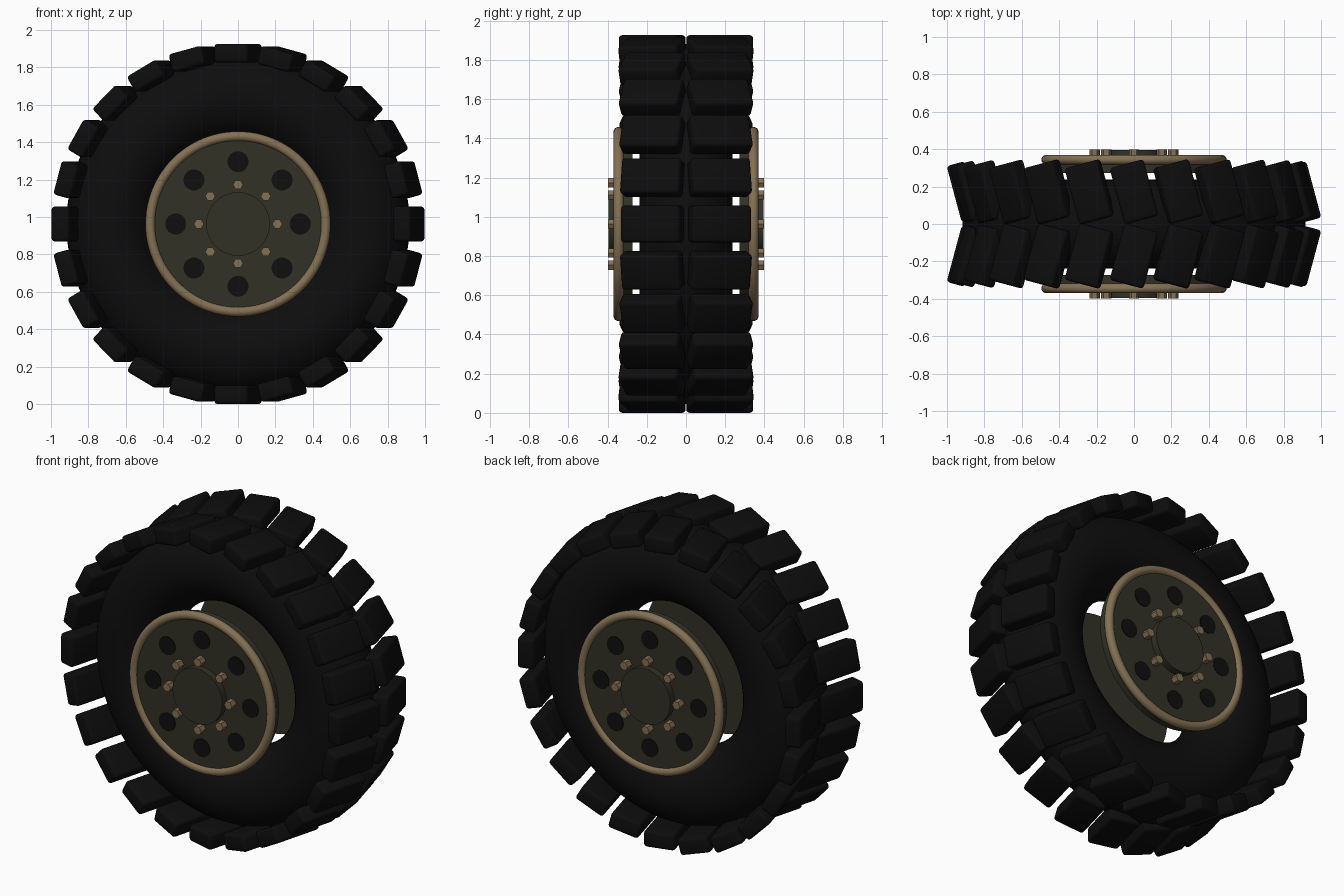
import bpy, bmesh, math
from mathutils import Matrix, Vector

if "Cube" in bpy.data.objects:
    bpy.data.objects.remove(bpy.data.objects["Cube"])

CZ = 0.963  # axle height


def material(name, rgb):
    m = bpy.data.materials.new(name)
    m.diffuse_color = (*rgb, 1)
    m.use_nodes = True
    m.node_tree.nodes["Principled BSDF"].inputs["Base Color"].default_value = m.diffuse_color
    return m


BLACK = material("rubber black", (0.0040, 0.0040, 0.0040))
HOLE = material("hole black", (0.0045, 0.0045, 0.0045))
OLIVE = material("dark olive", (0.031, 0.031, 0.019))
TAN = material("dull tan", (0.23, 0.165, 0.088))


def finish(bm, name, mat):
    bmesh.ops.recalc_face_normals(bm, faces=bm.faces[:])
    me = bpy.data.meshes.new(name)
    bm.to_mesh(me)
    bm.free()
    me.materials.append(mat)
    ob = bpy.data.objects.new(name, me)
    bpy.context.collection.objects.link(ob)
    bpy.ops.object.select_all(action='DESELECT')
    ob.select_set(True)
    bpy.context.view_layer.objects.active = ob
    bpy.ops.object.shade_smooth_by_angle(angle=math.radians(40))
    return ob


def ring(name, mat, major, minor, y, segs, sides):
    # torus around the y axis
    bpy.ops.mesh.primitive_torus_add(
        major_radius=major, minor_radius=minor, major_segments=segs,
        minor_segments=sides, location=(0, y, CZ), rotation=(math.pi / 2, 0, 0))
    ob = bpy.context.object
    ob.name = name
    ob.data.materials.append(mat)
    bpy.ops.object.shade_smooth_by_angle(angle=math.radians(60))


def add_disc(bm, x, z, radius, y0, y1, sides):
    # cylinder along y between y0 and y1
    spin = Matrix.Rotation(math.pi / 2, 4, 'X') @ Matrix.Rotation(math.pi / 2, 4, 'Z')
    bmesh.ops.create_cone(
        bm, cap_ends=True, segments=sides, radius1=radius, radius2=radius,
        depth=abs(y1 - y0),
        matrix=Matrix.Translation((x, (y0 + y1) / 2, CZ + z)) @ spin)


def discs(name, mat, s, spots, radius, y0, y1, sides):
    bm = bmesh.new()
    for x, z in spots:
        add_disc(bm, x, z, radius, s * y0, s * y1, sides)
    return finish(bm, name, mat)


def circle_spots(radius, n=8):
    return [(radius * math.sin(i * math.tau / n), radius * math.cos(i * math.tau / n))
            for i in range(n)]


# tyre body
ring("tyre_body", BLACK, 0.68, 0.237, 0, 96, 32)

for s, side in ((-1, "front"), (1, "back")):
    # tread lugs, each slanted to make a chevron with the other row
    bm = bmesh.new()
    tilt = Matrix.Rotation(s * math.radians(15), 4, 'Z')
    for i in range(24):
        a = i * math.tau / 24
        pos = Vector((0.913 * math.sin(a), s * 0.172, CZ + 0.913 * math.cos(a)))
        bmesh.ops.create_cube(
            bm, size=1, matrix=Matrix.Translation(pos) @ tilt
            @ Matrix.Rotation(a, 4, 'Y') @ Matrix.Diagonal((0.187, 0.312, 0.1, 1)))
    bmesh.ops.bevel(bm, geom=bm.edges[:], offset=0.018, segments=3,
                    profile=0.5, affect='EDGES')
    finish(bm, side + "_tread_lugs", BLACK)

    # wheel disc, rim ring, hub cap, bolts and vent holes
    discs(side + "_wheel_disc", OLIVE, s, [(0, 0)], 0.472, 0.272, 0.354, 96)
    ring(side + "_rim_ring", TAN, 0.469, 0.026, s * 0.344, 96, 16)
    discs(side + "_hub_cap", OLIVE, s, [(0, 0)], 0.17, 0.35, 0.396, 64)
    discs(side + "_bolts", TAN, s, circle_spots(0.21), 0.027, 0.35, 0.398, 6)
    discs(side + "_vent_holes", HOLE, s, circle_spots(0.333), 0.056, 0.35, 0.358, 32)
